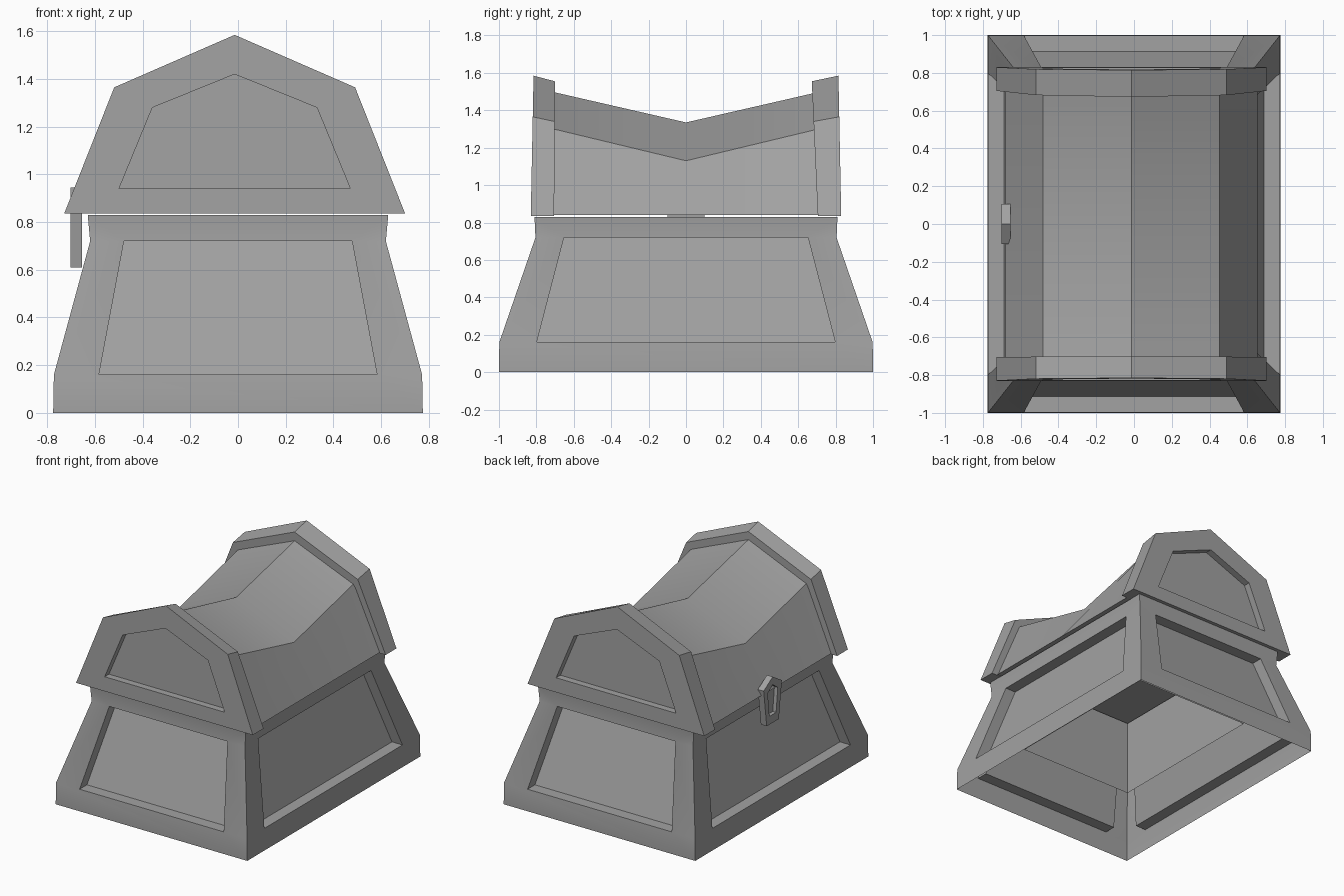
import bpy, bmesh, math
from mathutils import Vector, Matrix

cube = bpy.data.objects.get("Cube")
if cube:
    bpy.data.objects.remove(cube, do_unlink=True)

grey = bpy.data.materials.new("stone_grey")
grey.use_nodes = True
COLOUR = (0.36, 0.36, 0.36, 1)
grey.diffuse_color = COLOUR
grey.node_tree.nodes["Principled BSDF"].inputs["Base Color"].default_value = COLOUR


def finish(name, bm):
    bmesh.ops.remove_doubles(bm, verts=bm.verts, dist=0.0005)
    bmesh.ops.recalc_face_normals(bm, faces=bm.faces)
    mesh = bpy.data.meshes.new(name)
    bm.to_mesh(mesh)
    bm.free()
    mesh.materials.append(grey)
    obj = bpy.data.objects.new(name, mesh)
    bpy.context.collection.objects.link(obj)
    bpy.ops.object.select_all(action='DESELECT')
    obj.select_set(True)
    bpy.context.view_layer.objects.active = obj
    bpy.ops.object.shade_smooth_by_angle(angle=math.radians(25))
    return obj


def loft(name, rings):
    """Skin closed rings of equal length and cap both ends."""
    bm = bmesh.new()
    rows = [[bm.verts.new(p) for p in ring] for ring in rings]
    for a, b in zip(rows, rows[1:]):
        for i in range(len(a)):
            j = (i + 1) % len(a)
            bm.faces.new((a[i], a[j], b[j], b[i]))
    bm.faces.new(rows[0])
    bm.faces.new(rows[-1])
    return finish(name, bm)


def arch(foot, foot_z, eave, eave_z, apex_z):
    """Five-point gable outline in x and z, a little off centre like the lid."""
    c = -0.014
    return [(c - foot, foot_z), (c + foot, foot_z), (c + eave, eave_z),
            (c, apex_z), (c - eave, eave_z)]


# Chest base: flared shell, four recessed panels, lip folded down inside
base = bmesh.new()
LEVELS = [(0, 0.775, 1.0), (0.16, 0.772, 0.998), (0.72, 0.62, 0.805), (0.83, 0.63, 0.81)]
PANEL_X, PANEL_Y = (0.583, 0.478), (0.798, 0.652)
RIM_X, RIM_Y, LINER_Z, DEPTH = 0.47, 0.63, 0.27, 0.085
for k in range(4):
    turn = Matrix.Rotation(k * math.pi / 2, 3, 'Z')
    end = k % 2 == 0
    low, foot, neck, top = [(z, x, y) if end else (z, y, x) for z, x, y in LEVELS]
    p_low, p_top = PANEL_X if end else PANEL_Y
    rim_w, rim_d = (RIM_X, RIM_Y) if end else (RIM_Y, RIM_X)

    def face(*points):
        base.faces.new([base.verts.new(turn @ Vector((u, -d, z))) for u, d, z in points])

    def at(level, u, inward=0):
        return (u, level[2] - inward, level[0])

    face(at(low, -low[1]), at(low, low[1]), at(foot, foot[1]),
         at(foot, p_low), at(foot, -p_low), at(foot, -foot[1]))
    face(at(neck, -neck[1]), at(neck, -p_top), at(neck, p_top),
         at(neck, neck[1]), at(top, top[1]), at(top, -top[1]))
    for s in (-1, 1):
        face(at(foot, s * foot[1]), at(foot, s * p_low), at(neck, s * p_top), at(neck, s * neck[1]))
    outer = [at(foot, -p_low), at(foot, p_low), at(neck, p_top), at(neck, -p_top)]
    inner = [(u, d - DEPTH, z) for u, d, z in outer]
    for i in range(4):
        j = (i + 1) % 4
        face(outer[i], outer[j], inner[j], inner[i])
    face(*inner)
    rim = [(-rim_w, rim_d, top[0]), (rim_w, rim_d, top[0])]
    face(at(top, -top[1]), at(top, top[1]), rim[1], rim[0])
    face(rim[0], rim[1], (rim_w, rim_d, LINER_Z), (-rim_w, rim_d, LINER_Z))
finish("chest_base", base)

# Lid body: gabled roof sagging in the middle
END_ARCH = arch(0.667, 0.84, 0.467, 1.31, 1.507)
MID_ARCH = arch(0.667, 0.84, 0.467, 1.13, 1.335)
loft("lid_body", [[(x, y, z) for x, z in ring]
                  for y, ring in ((-0.75, END_ARCH), (0, MID_ARCH), (0.75, END_ARCH))])

# Lid end caps: leaning gables with a recessed panel
CAP_OUT = arch(0.715, 0.835, 0.505, 1.365, 1.585)
CAP_IN = arch(0.715, 0.835, 0.505, 1.34, 1.555)
PANEL = arch(0.485, 0.94, 0.345, 1.28, 1.42)


def leaning(outline, side, y, lean):
    return [(x, side * (y - lean * (z - 0.835)), z) for x, z in outline]


for name, side, back_lean in (("front_lid_cap", -1, 0.005), ("back_lid_cap", 1, 0.045)):
    loft(name, [leaning(CAP_IN, side, 0.705, back_lean),
                leaning(CAP_OUT, side, 0.83, 0.02),
                leaning(PANEL, side, 0.83, 0.02),
                leaning(PANEL, side, 0.78, 0.02)])

# Latch: pointed plate with a sunken middle
LATCH = [(-0.07, 0.61), (0.07, 0.61), (0.105, 0.88), (0, 0.945), (-0.105, 0.88)]
SUNK = [(y * 0.55, 0.78 + (z - 0.78) * 0.65) for y, z in LATCH]
loft("latch", [[(x, y, z) for y, z in ring]
               for x, ring in ((-0.655, LATCH), (-0.702, LATCH), (-0.702, SUNK), (-0.675, SUNK))])
